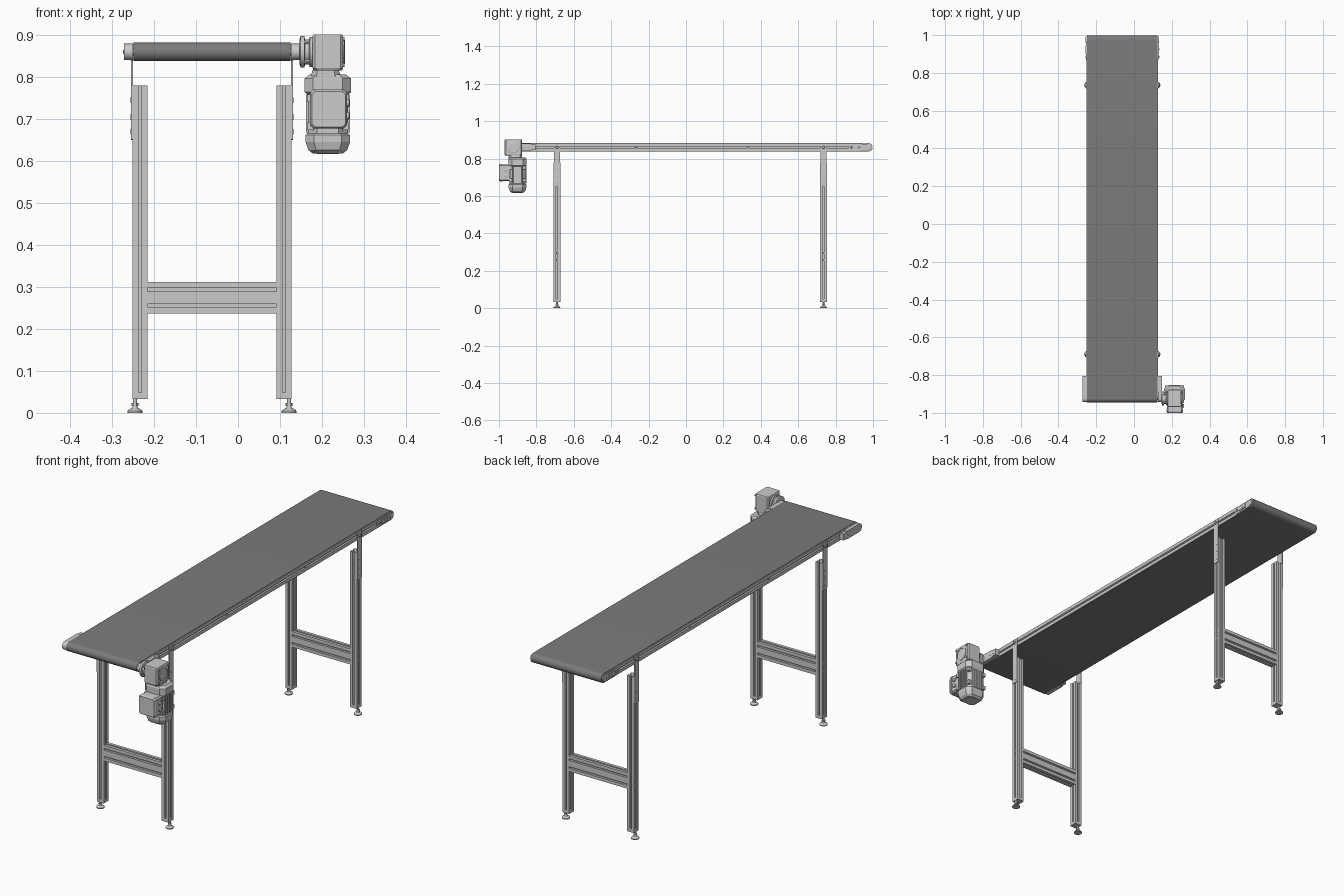
import bpy, bmesh, math

if "Cube" in bpy.data.objects:
    bpy.data.objects.remove(bpy.data.objects["Cube"])

CX = -0.062            # conveyor centre line in x
BZ = 0.86              # belt centre height
Y_DRIVE, Y_IDLE = -0.923, 0.976


def to3d(u, v, w, axis):
    return {'x': (w, u, v), 'y': (u, w, v), 'z': (u, v, w)}[axis]


def finish(name, bm, smooth):
    bmesh.ops.recalc_face_normals(bm, faces=bm.faces)
    me = bpy.data.meshes.new(name)
    bm.to_mesh(me)
    bm.free()
    if smooth:
        me.shade_smooth()
        me.set_sharp_from_angle(angle=math.radians(32))
    ob = bpy.data.objects.new(name, me)
    bpy.context.collection.objects.link(ob)
    return ob


def loft(name, rings, axis, smooth=False, closed=False):
    """rings: list of (2D points, position along axis)."""
    bm = bmesh.new()
    loops = [[bm.verts.new(to3d(u, v, w, axis)) for u, v in pts] for pts, w in rings]
    pairs = list(zip(loops, loops[1:])) + ([(loops[-1], loops[0])] if closed else [])
    for a, b in pairs:
        for i in range(len(a)):
            j = (i + 1) % len(a)
            bm.faces.new((a[i], a[j], b[j], b[i]))
    if not closed:
        bm.faces.new(loops[0])
        bm.faces.new(loops[-1])
    return finish(name, bm, smooth)


def prism(name, pts, axis, a, b, smooth=False):
    return loft(name, [(pts, a), (pts, b)], axis, smooth)


def circle(u, v, r, n=32):
    return [(u + r * math.cos(2 * math.pi * i / n), v + r * math.sin(2 * math.pi * i / n)) for i in range(n)]


def lathe(name, u, v, prof, axis, n=32):
    return loft(name, [(circle(u, v, r, n), w) for r, w in prof], axis, n > 8)


def octo(u, v, hu, hv, c):
    return [(u + a, v + b) for a, b in ((hu - c, -hv), (hu, c - hv), (hu, hv - c), (hu - c, hv),
                                        (c - hu, hv), (-hu, hv - c), (-hu, c - hv), (c - hu, -hv))]


def stack(name, u, v, secs, axis):
    return loft(name, [(octo(u, v, hu, hv, c), w) for w, hu, hv, c in secs], axis)


def box(name, x0, x1, y0, y1, z0, z1):
    return prism(name, [(x0, y0), (x1, y0), (x1, y1), (x0, y1)], 'z', z0, z1)


def stadium(y0, y1, r, n=16):
    def arc(y, a0):
        return [(y + r * math.cos(a0 + math.pi * i / n), BZ + r * math.sin(a0 + math.pi * i / n)) for i in range(n + 1)]
    return arc(y1, -math.pi / 2) + arc(y0, math.pi / 2)


def slotted(u, v, w, h, nu, nv):
    """Aluminium extrusion outline: T-slots nu per horizontal side, nv per vertical side."""
    slot = [(-.004, 0), (-.004, .003), (-.008, .003), (-.004, .009),
            (.004, .009), (.008, .003), (.004, .003), (.004, 0)]
    pts = []
    for (px, py), (dx, dy), length, k in (((-w / 2, -h / 2), (1, 0), w, nu), ((w / 2, -h / 2), (0, 1), h, nv),
                                          ((w / 2, h / 2), (-1, 0), w, nu), ((-w / 2, h / 2), (0, -1), h, nv)):
        pts.append((u + px, v + py))
        for i in range(k):
            mid = (i + .5) * length / k
            for s, d in slot:
                pts.append((u + px + dx * (mid + s) - dy * d, v + py + dy * (mid + s) + dx * d))
    return pts


def screw(name, s, y, z, base, r=.008, h=.006):
    lathe(name, y, z, [(r, CX + s * base), (r, CX + s * (base + h * .6)), (r * .7, CX + s * (base + h))], 'x', 16)


# belt loop
outer, inner = stadium(Y_DRIVE, Y_IDLE, .022), stadium(Y_DRIVE, Y_IDLE, .0202)
belt = loft('belt', [(outer, CX - .187), (outer, CX + .187), (inner, CX + .187), (inner, CX - .187)], 'x', True, True)
mat = bpy.data.materials.new('belt_grey')
mat.diffuse_color = (.2, .2, .2, 1)
mat.use_nodes = True
mat.node_tree.nodes["Principled BSDF"].inputs["Base Color"].default_value = mat.diffuse_color
belt.data.materials.append(mat)

# rollers and slider bed inside the loop
for nm, y in (('drive_roller', Y_DRIVE), ('idle_roller', Y_IDLE)):
    lathe(nm, y, BZ, [(.02, CX - .186), (.02, CX + .186)], 'x')
    lathe(nm + '_shaft', y, BZ, [(.008, CX - .195), (.008, CX + .195)], 'x', 24)
box('slider_bed', CX - .16, CX + .16, -.89, .94, .872, .8795)

for s, side in ((-1, 'left'), (1, 'right')):
    # side rail with slots
    prism('rail_' + side, slotted(CX + s * .1735, BZ, .031, .0385, 0, 1), 'y', -.89, .94)
    for i, y in enumerate((-.267, .33)):
        screw(f'rail_screw_{side}_{i}', s, y, BZ, .186, .005, .004)

    # drive end bearing block, rounded around the shaft
    block = [p for p in stadium(Y_DRIVE, -.83, .0205) if p[0] <= -.829] + [(-.805, BZ - .0165), ]
    block = [(-.805, BZ - .0165), (-.805, BZ + .0165), (-.83, BZ + .0165), (-.83, BZ + .0205)]
    block += [p for p in stadium(Y_DRIVE, -.83, .0205) if p[0] <= Y_DRIVE + 1e-5]
    block += [(-.83, BZ - .0205), (-.83, BZ - .0165)]
    prism('bearing_plate_' + side, block, 'x', CX + s * .188, CX + s * .194, True)
    prism('bearing_block_' + side, [(y, BZ + (z - BZ) * .95) for y, z in block], 'x',
          CX + s * .194, CX + s * .2095, True)
    for i, y in enumerate((-.87, -.845, -.82)):
        screw(f'bearing_screw_{side}_{i}', s, y, BZ, .2085, .006, .003)

    # idle end tension bracket
    prism('tension_plate_' + side, stadium(.885, Y_IDLE, .0165), 'x', CX + s * .187, CX + s * .1915, True)
    lathe('idle_bearing_' + side, Y_IDLE, BZ, [(.014, CX + s * .19), (.014, CX + s * .194), (.011, CX + s * .195)], 'x')
    box('tension_block_' + side, *sorted((CX + s * .188, CX + s * .195)), .9, .945, BZ - .01, BZ + .01)
    for i, y in enumerate((.885, .925)):
        screw(f'tension_screw_{side}_{i}', s, y, BZ, .191, .006, .005)

    for end, y in (('front', -.69), ('rear', .735)):
        tag = f'{end}_{side}'
        # slotted leg with end plate
        lx = CX + s * .1715
        prism('leg_' + tag, slotted(lx, y, .036, .036, 1, 1), 'z', .047, .78)
        box('leg_cap_' + tag, lx - .018, lx + .018, y - .018, y + .018, .033, .048)
        # levelling foot
        fx = CX + s * .1835
        lathe('foot_' + tag, fx, y, [(.018, 0), (.018, .004), (.015, .008), (.008, .011), (.006, .015)], 'z')
        lathe('foot_stem_' + tag, fx, y, [(.005, .014), (.005, .034)], 'z', 16)
        lathe('foot_nut_' + tag, fx, y, [(.0085, .017), (.0085, .023)], 'z', 6)
        # bracket between leg and rail
        prism('leg_bracket_' + tag, octo(y, .764, .016, .114, .003), 'x', CX + s * .1885, CX + s * .1925)
        for i, z in enumerate((.67, .705, .745, BZ)):
            screw(f'bracket_screw_{tag}_{i}', s, y, z, .192, .008, .007 if i == 3 else .002)
        for i, z in enumerate((.256, .294)):
            screw(f'beam_screw_{tag}_{i}', s, y, z, .181, .005, .008)

# cross beam of each leg frame
for end, y in (('front', -.69), ('rear', .735)):
    prism('cross_beam_' + end, slotted(y, .2745, .036, .075, 1, 2), 'x', CX - .1535, CX + .1535)

# gearbox flange on the drive shaft
gy = Y_DRIVE
lathe('gearbox_flange', gy, BZ, [(.028, .146), (.0375, .149), (.0375, .158), (.03, .16), (.03, .169),
                                 (.036, .171), (.036, .179)], 'x', 40)
for i in range(4):
    a = math.pi / 4 + i * math.pi / 2
    lathe(f'flange_bolt_{i}', gy + .032 * math.cos(a), BZ + .032 * math.sin(a), [(.0045, .157), (.0045, .172)], 'x', 6)

# gearbox housing with round cover
stack('gearbox', .214, gy, [(.816, .034, .043, .010), (.822, .036, .0465, .006), (.898, .036, .0465, .006),
                            (.902, .034, .0445, .005)], 'z')
lathe('gearbox_cover', gy, BZ, [(.032, .249), (.032, .253), (.027, .255), (.027, .252), (.010, .252)], 'x', 40)
for i, (dy, dz) in enumerate(((-1, -1), (1, -1), (1, 1), (-1, 1))):
    lathe(f'cover_bolt_{i}', gy + dy * .036, BZ + dz * .031, [(.005, .249), (.005, .254)], 'x', 12)

# motor: neck, flange, ribbed body, fan cover
mx, my = .214, -.901
stack('motor_neck', .209, -.912, [(.80, .036, .036, .014), (.822, .030, .036, .010)], 'z')
stack('motor_flange', mx, my, [(.758, .048, .045, .018), (.764, .055, .049, .020), (.797, .055, .049, .020),
                               (.806, .044, .043, .018)], 'z')
stack('motor_body', mx, my, [(.66, .048, .044, .022), (.765, .048, .044, .022)], 'z')
for i in range(5):
    d = (i - 2) * .013
    for s in (-1, 1):
        cx = mx + s * .0495
        box(f'side_rib_{i}_{s}', cx - .003, cx + .003, my + d - .0015, my + d + .0015, .668, .758)
    box(f'back_rib_{i}', mx + d - .0015, mx + d + .0015, my + .042, my + .048, .668, .758)
for sx in (-1, 1):
    for sy in (-1, 1):
        for z in (.683, .75):
            x, y = mx + sx * .042, my + sy * .038
            box('motor_lug', x - .0075, x + .0075, y - .0075, y + .0075, z - .009, z + .009)
stack('fan_cover', mx, my, [(.618, .036, .032, .014), (.626, .046, .042, .018), (.645, .053, .047, .020),
                            (.662, .053, .047, .020), (.666, .048, .044, .020)], 'z')
lathe('fan_grille', mx, my, [(.026, .6165), (.026, .62)], 'z')

# terminal box on the motor front
stack('terminal_box', .216, .7235, [(-.94, .042, .044, .006), (-.982, .042, .044, .006)], 'y')
stack('terminal_box_lid', .216, .7235, [(-.982, .044, .0465, .008), (-.993, .044, .0465, .008),
                                        (-1.0, .040, .0425, .008)], 'y')
for i, (sx, sz) in enumerate(((-1, -1), (1, -1), (1, 1), (-1, 1))):
    lathe(f'lid_screw_{i}', .216 + sx * .034, .7235 + sz * .036, [(.004, -.994), (.004, -1.0)], 'y', 12)
for i, z in enumerate((.708, .738)):
    lathe(f'cable_gland_{i}', -.963, z, [(.009, .255), (.009, .264), (.006, .266)], 'x', 16)
